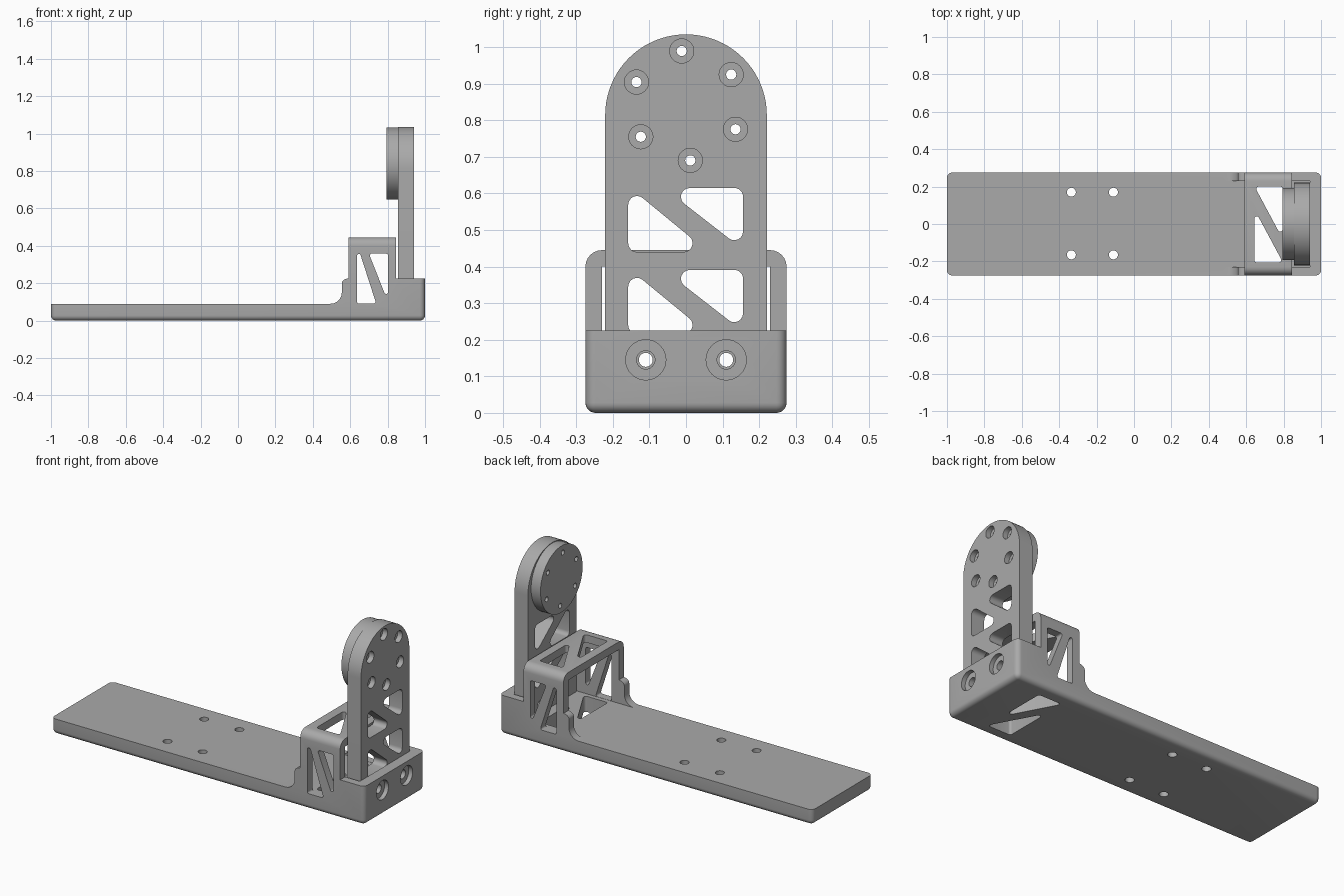
import bpy, bmesh, math
from mathutils import Vector

cube = bpy.data.objects.get("Cube")
if cube:
    bpy.data.objects.remove(cube, do_unlink=True)

grey = bpy.data.materials.new("plain_grey")
grey.use_nodes = True
GREY = (0.4, 0.4, 0.4, 1)
grey.diffuse_color = GREY
grey.node_tree.nodes["Principled BSDF"].inputs["Base Color"].default_value = GREY


def rounded(points, radius, steps=6):
    """Replace every corner of a polygon by an arc."""
    result = []
    pts = [Vector(p) for p in points]
    for i, p in enumerate(pts):
        a = (pts[i - 1] - p).normalized()
        b = (pts[(i + 1) % len(pts)] - p).normalized()
        half = a.angle(b) / 2
        centre = p + (a + b).normalized() * radius / math.sin(half)
        start = p + a * radius / math.tan(half) - centre
        end = p + b * radius / math.tan(half) - centre
        sweep = start.angle_signed(end)
        for k in range(steps + 1):
            t = sweep * k / steps
            c, s = math.cos(t), math.sin(t)
            # angle_signed is clockwise positive
            result.append(centre + Vector((start.x * c + start.y * s, start.y * c - start.x * s)))
    return result


def circle(u, v, radius, n=32):
    return [(u + radius * math.cos(math.tau * k / n), v + radius * math.sin(math.tau * k / n))
            for k in range(n)]


def prism(name, outline, axis, low, high):
    """Extrude an outline along an axis; outline uses the other two axes in order."""
    def place(p, w):
        q = list(p)
        q.insert("xyz".index(axis), w)
        return q
    bm = bmesh.new()
    face = bm.faces.new([bm.verts.new(place(p, low)) for p in outline])
    top = bmesh.ops.extrude_face_region(bm, geom=[face])
    shift = Vector(place((0, 0), high - low))
    bmesh.ops.translate(bm, vec=shift, verts=[g for g in top["geom"] if isinstance(g, bmesh.types.BMVert)])
    bmesh.ops.recalc_face_normals(bm, faces=bm.faces)
    mesh = bpy.data.meshes.new(name)
    bm.to_mesh(mesh)
    bm.free()
    obj = bpy.data.objects.new(name, mesh)
    bpy.context.collection.objects.link(obj)
    mesh.materials.append(grey)
    return obj


def round_edges(obj, test, radius):
    bm = bmesh.new()
    bm.from_mesh(obj.data)
    edges = [e for e in bm.edges if test(*(v.co for v in e.verts))]
    bmesh.ops.bevel(bm, geom=edges, offset=radius, segments=6, profile=0.5, affect='EDGES')
    bm.to_mesh(obj.data)
    bm.free()


def cut(obj, cutters):
    for c in cutters:
        c.hide_render = True
        mod = obj.modifiers.new("cut", 'BOOLEAN')
        mod.operation, mod.solver, mod.object = 'DIFFERENCE', 'EXACT', c
    graph = bpy.context.evaluated_depsgraph_get()
    mesh = bpy.data.meshes.new_from_object(obj.evaluated_get(graph))
    obj.modifiers.clear()
    obj.data = mesh
    for c in cutters:
        bpy.data.objects.remove(c, do_unlink=True)


def smooth(obj):
    bpy.ops.object.select_all(action='DESELECT')
    obj.select_set(True)
    bpy.context.view_layer.objects.active = obj
    bpy.ops.object.shade_smooth_by_angle(angle=math.radians(30))


W = 0.275       # half width of the base
FLOOR = 0.09    # plate thickness
ARM_X = (0.855, 0.94)

# Base: plate, stepped gussets, bridge and end block as one side profile
arc = [math.pi / 2 * k / 6 for k in range(7)]
gusset_top = [(0.59 - 0.035 * math.sin(t), 0.225 - 0.025 * (1 - math.cos(t))) for t in arc]
gusset_foot = [(0.495 + 0.06 * math.cos(t), 0.15 - 0.06 * math.sin(t)) for t in arc]
profile = ([(-1, 0), (1, 0), (1, 0.225), (0.845, 0.225), (0.845, 0.445), (0.59, 0.445)]
           + gusset_top + gusset_foot + [(-1, FLOOR)])
base = prism("base_bracket", profile, "y", -W, W)


def outer_edge(a, b):
    bottom = a.z < 0.001 and b.z < 0.001
    corner = abs(a.x) > 0.999 and abs(a.x - b.x) < 0.001 and abs(a.y - b.y) < 0.001
    return bottom or corner


round_edges(base, outer_edge, 0.028)
round_edges(base, lambda a, b: min(a.z, b.z) > 0.444 and abs(a.y - b.y) < 0.001, 0.045)

# Channel under the bridge, joined to the pocket that holds the arm
channel = [(0.45, FLOOR), (ARM_X[1], FLOOR), (ARM_X[1], 0.5), (0.845, 0.5), (0.845, 0.4), (0.45, 0.4)]
cut(base, [prism("channel", channel, "y", -0.23, 0.23)])

# Triangular windows through bridge top, floor and both side walls
top_windows = [[(0.645, 0.2), (0.795, 0.2), (0.795, -0.08)],
               [(0.643, 0.08), (0.643, -0.205), (0.796, -0.205)]]
side_windows = [[(0.636, 0.41), (0.636, 0.091), (0.739, 0.091)],
                [(0.802, 0.1), (0.802, 0.358), (0.7, 0.358)]]
cutters = [prism("window", rounded(w, 0.013), "z", -0.1, 0.6) for w in top_windows]
cutters += [prism("window", rounded(w, 0.01), "y", -0.4, 0.4) for w in side_windows]

# Mounting holes in the plate and counterbored bolt holes in the end wall
cutters += [prism("hole", circle(x, y, 0.024), "z", -0.1, 0.2)
            for x in (-0.335, -0.11) for y in (-0.165, 0.17)]
for y in (-0.11, 0.11):
    cutters += [prism("hole", circle(y, 0.145, 0.025), "x", 0.93, 1.1),
                prism("bore", circle(y, 0.145, 0.055), "x", 0.975, 1.1)]
for c in cutters:
    cut(base, [c])
smooth(base)

# Upright arm with a round top
R = 0.221
dome = [(R * math.cos(math.pi * k / 40), 0.814 + R * math.sin(math.pi * k / 40)) for k in range(41)]
arm = prism("upright_arm", dome + [(-R, FLOOR), (R, FLOOR)], "x", *ARM_X)

# Motor disc on the inner side of the arm
HUB = 0.84
disc = prism("mounting_disc", circle(0, HUB, 0.192, 64), "x", 0.795, ARM_X[0])

cutters = []
for drop in (0, 0.224):
    for tri in ([(-0.158, 0.62), (-0.158, 0.44), (0.061, 0.44)],
                [(0.156, 0.447), (0.156, 0.615), (-0.06, 0.615)]):
        shape = rounded([(y, z - drop) for y, z in tri], 0.024)
        cutters.append(prism("window", shape, "x", 0.8, 1))
cutters += [prism("hole", circle(y, 0.145, 0.019), "x", 0.8, 1) for y in (-0.11, 0.11)]

# Ring of six bolts through arm and disc
bolts = []
for k in range(6):
    t = math.radians(94.5 + 60 * k)
    y, z = 0.15 * math.cos(t), HUB + 0.15 * math.sin(t)
    cutters += [prism("hole", circle(y, z, 0.014, 20), "x", 0.8, 1),
                prism("bore", circle(y, z, 0.033), "x", 0.91, 1)]
    bolts.append(prism("hole", circle(y, z, 0.014, 20), "x", 0.7, 0.9))
for c in cutters:
    cut(arm, [c])
for c in bolts:
    cut(disc, [c])
smooth(arm)
smooth(disc)
